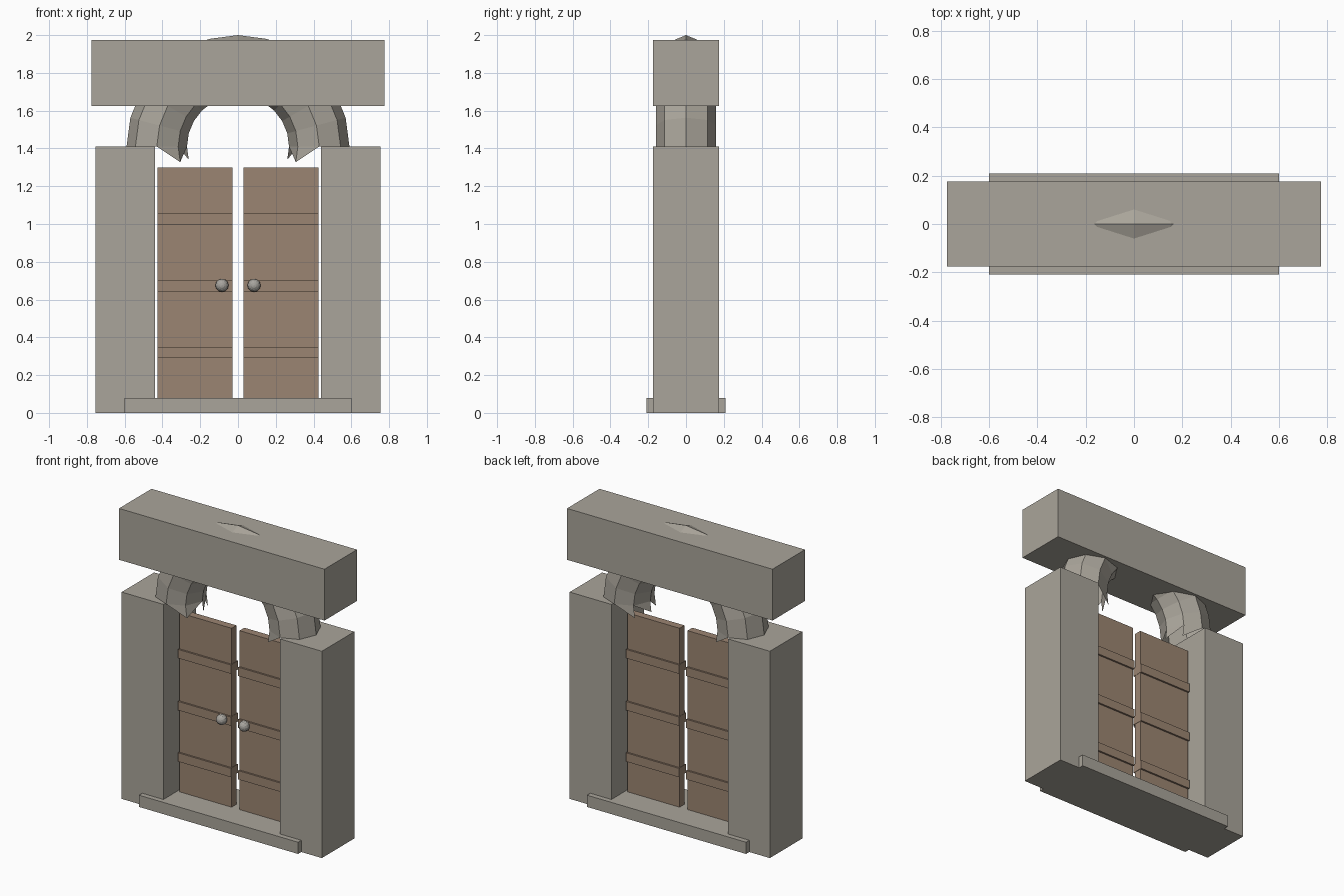
import bpy, bmesh, math
from mathutils import Vector, Matrix

cube = bpy.data.objects.get("Cube")
if cube:
    bpy.data.objects.remove(cube, do_unlink=True)


def material(name, rgb):
    m = bpy.data.materials.new(name)
    m.use_nodes = True
    m.diffuse_color = (*rgb, 1)
    m.node_tree.nodes["Principled BSDF"].inputs["Base Color"].default_value = (*rgb, 1)
    return m


STONE = material("warm grey stone", (0.40, 0.375, 0.325))
WOOD = material("brown wood", (0.33, 0.235, 0.168))
METAL = material("grey metal", (0.39, 0.375, 0.345))


def finish(name, bm, mat):
    mesh = bpy.data.meshes.new(name)
    bmesh.ops.recalc_face_normals(bm, faces=bm.faces)
    bm.to_mesh(mesh)
    bm.free()
    mesh.materials.append(mat)
    obj = bpy.data.objects.new(name, mesh)
    bpy.context.collection.objects.link(obj)
    return obj


def box(name, x, y, z, mat):
    """Box from its (min, max) extents on each axis."""
    bm = bmesh.new()
    bmesh.ops.create_cube(bm, size=1)
    for v in bm.verts:
        v.co = Vector([(a + b) / 2 + c * (b - a) for (a, b), c in zip((x, y, z), v.co)])
    return finish(name, bm, mat)


# Stone frame
box("lintel", (-0.775, 0.775), (-0.175, 0.175), (1.625, 1.975), STONE)
box("sill", (-0.6, 0.6), (-0.21, 0.21), (0, 0.08), STONE)

# Pillars and doors, once per side
for side, label in ((-1, "right"), (1, "left")):
    def span(a, b):
        return tuple(sorted((side * a, side * b)))

    box(label + "_pillar", span(0.44, 0.755), (-0.175, 0.175), (0, 1.41), STONE)
    box(label + "_door", span(0.03, 0.425), (-0.026, 0.026), (0.075, 1.3), WOOD)
    for i, z in enumerate((0.32, 0.67, 1.025)):
        box(f"{label}_door_strap_{i + 1}", span(0.028, 0.427), (-0.038, 0.038),
            (z - 0.03, z + 0.03), WOOD)

    # Faceted knob with its pole facing forward
    bm = bmesh.new()
    bmesh.ops.create_uvsphere(
        bm, u_segments=12, v_segments=8, radius=0.035,
        matrix=Matrix.Translation((side * 0.085, -0.055, 0.675))
        @ Matrix.Rotation(math.pi / 2, 4, "X"))
    finish(label + "_knob", bm, METAL)

# Arch: half ring with an eight-sided section, ragged at the inner ends
MAJOR, MINOR, SIDES, STEPS = 0.43, 0.16, 8, 12
bm = bmesh.new()
rings = []
for step in range(-1, STEPS + 2):
    a = math.pi * step / STEPS
    ring = []
    for k in range(SIDES):
        t = 2 * math.pi * k / SIDES
        r = MAJOR + MINOR * math.cos(t)
        ring.append(bm.verts.new((r * math.cos(a), MINOR * math.sin(t), 1.41 + r * math.sin(a))))
    rings.append(ring)
for lower, upper in zip(rings[1:-2], rings[2:-1]):
    for k in range(SIDES):
        n = (k + 1) % SIDES
        bm.faces.new((lower[k], lower[n], upper[n], upper[k]))
# Broken triangles hanging below the springing line
for base, tip in ((rings[1], rings[0]), (rings[-2], rings[-1])):
    bm.faces.new((base[2], base[3], tip[3]))
    bm.faces.new((base[3], base[4], tip[4]))
    bm.faces.new((base[4], base[5], tip[5]))
    bm.faces.new((base[5], base[6], tip[5]))
bmesh.ops.delete(bm, geom=[v for v in bm.verts if not v.link_faces], context="VERTS")
finish("arch", bm, STONE)
